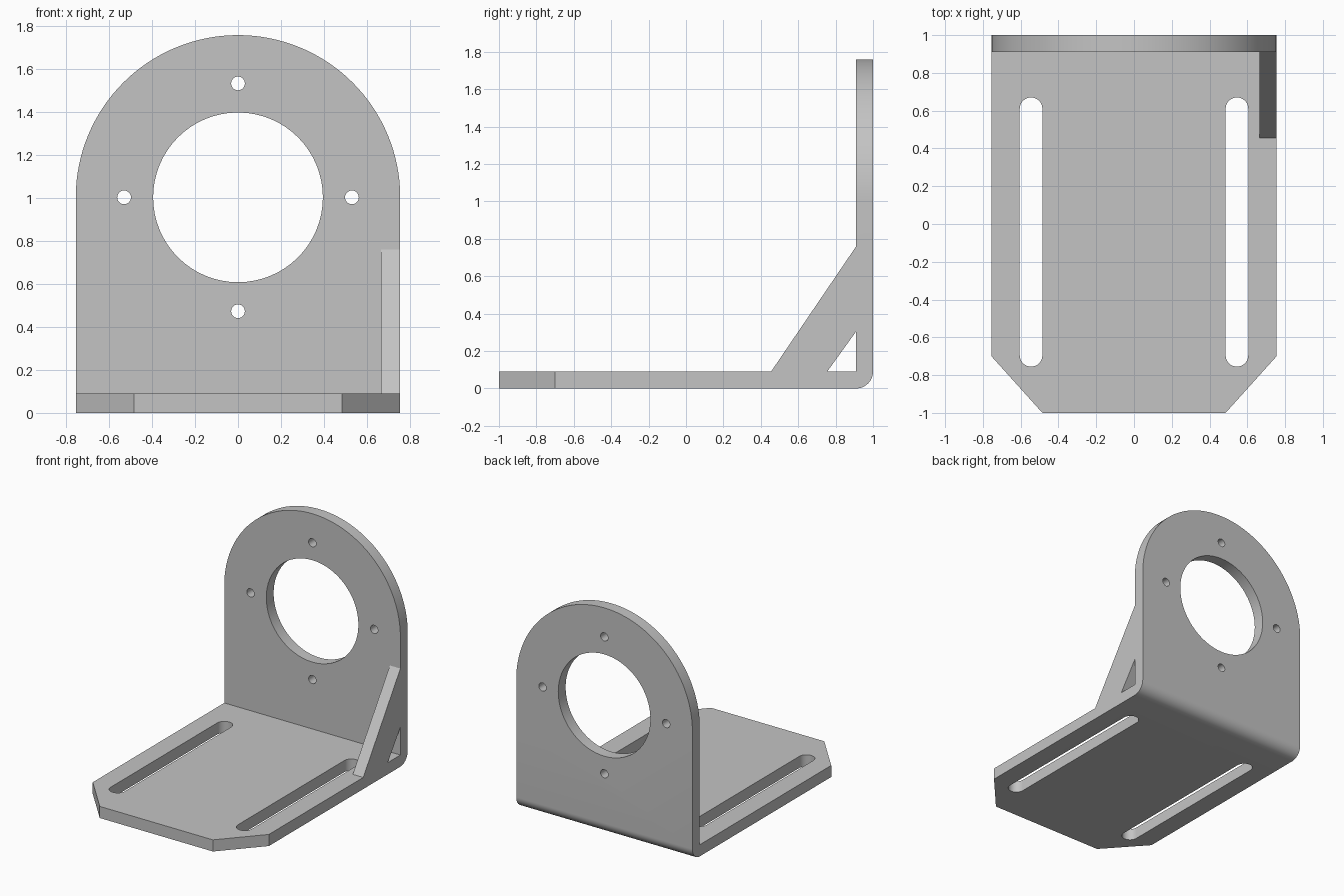
import bpy, bmesh, math
from mathutils import Vector

cube = bpy.data.objects.get("Cube")
if cube:
    bpy.data.objects.remove(cube)

W, T = 0.755, 0.09            # half width, sheet thickness
HOLE_Z, BOLT_R = 1.003, 0.53  # bore height, bolt circle radius

grey = bpy.data.materials.new("plain_grey")
grey.use_nodes = True
grey.diffuse_color = (0.55, 0.55, 0.55, 1)
grey.node_tree.nodes["Principled BSDF"].inputs["Base Color"].default_value = grey.diffuse_color


def arc(cx, cy, r, start, end, n):
    """Points on an arc, angles in degrees."""
    angles = [math.radians(start + (end - start) * i / n) for i in range(n + 1)]
    return [(cx + r * math.cos(a), cy + r * math.sin(a)) for a in angles]


def prism(name, outline, axis, lo, hi):
    """Extrude a 2D outline along x, y or z."""
    place = {"x": lambda u, v: (lo, u, v),
             "y": lambda u, v: (u, lo, v),
             "z": lambda u, v: (u, v, lo)}[axis]
    push = Vector([(hi - lo) * (axis == a) for a in "xyz"])
    bm = bmesh.new()
    face = bm.faces.new([bm.verts.new(place(u, v)) for u, v in outline])
    new = bmesh.ops.extrude_face_region(bm, geom=[face])["geom"]
    bmesh.ops.translate(bm, vec=push, verts=[g for g in new if isinstance(g, bmesh.types.BMVert)])
    bmesh.ops.recalc_face_normals(bm, faces=bm.faces)
    mesh = bpy.data.meshes.new(name)
    bm.to_mesh(mesh)
    bm.free()
    mesh.materials.append(grey)
    obj = bpy.data.objects.new(name, mesh)
    bpy.context.collection.objects.link(obj)
    return obj


def cut(target, tool, operation="DIFFERENCE"):
    """Apply a boolean and discard the tool."""
    tool.hide_render = True
    mod = target.modifiers.new("cut", "BOOLEAN")
    mod.solver, mod.operation, mod.object = "EXACT", operation, tool
    bpy.context.view_layer.objects.active = target
    bpy.ops.object.modifier_apply(modifier=mod.name)
    bpy.data.objects.remove(tool)


# Bent sheet with a rounded outer corner
side = [(-1, 0)] + arc(1 - T, T, T, -90, 0, 12) + [(1, 1.9), (1 - T, 1.9), (1 - T, T), (-1, T)]
bracket = prism("bracket", side, "x", -W, W)

# Arched top of the upright and chamfered front corners of the base
arch = [(-W, -0.5), (W, -0.5)] + arc(0, HOLE_Z, W, 0, 180, 64)
cut(bracket, prism("arch_outline", arch, "y", -2, 2), "INTERSECT")
plan = [(-0.485, -1), (0.485, -1), (W + 0.1, -0.589), (W + 0.1, 2), (-W - 0.1, 2), (-W - 0.1, -0.589)]
cut(bracket, prism("chamfer_outline", plan, "z", -1, 3), "INTERSECT")

# Bore and four bolt holes
cut(bracket, prism("bore", arc(0, HOLE_Z, 0.395, 0, 360, 64)[:-1], "y", 0.8, 1.2))
for x, z in arc(0, HOLE_Z, BOLT_R, 0, 270, 3):
    cut(bracket, prism("bolt_hole", arc(x, z, 0.032, 0, 360, 24)[:-1], "y", 0.8, 1.2))

# Long mounting slots
for sx in (-1, 1):
    slot = arc(sx * 0.545, 0.61, 0.06, 0, 180, 16) + arc(sx * 0.545, -0.695, 0.06, 180, 360, 16)
    cut(bracket, prism("slot", slot, "z", -0.2, 0.3))

# Diagonal brace on the left edge
brace = [(0.455, T), (0.755, T), (1 - T, 0.305), (1 - T, 0.76)]
gusset = prism("gusset", brace, "x", W - T, W)

# Smooth curved walls, keep edges sharp
bpy.ops.object.select_all(action="DESELECT")
for obj in (bracket, gusset):
    obj.select_set(True)
bpy.context.view_layer.objects.active = bracket
bpy.ops.object.shade_smooth_by_angle(angle=math.radians(30))
